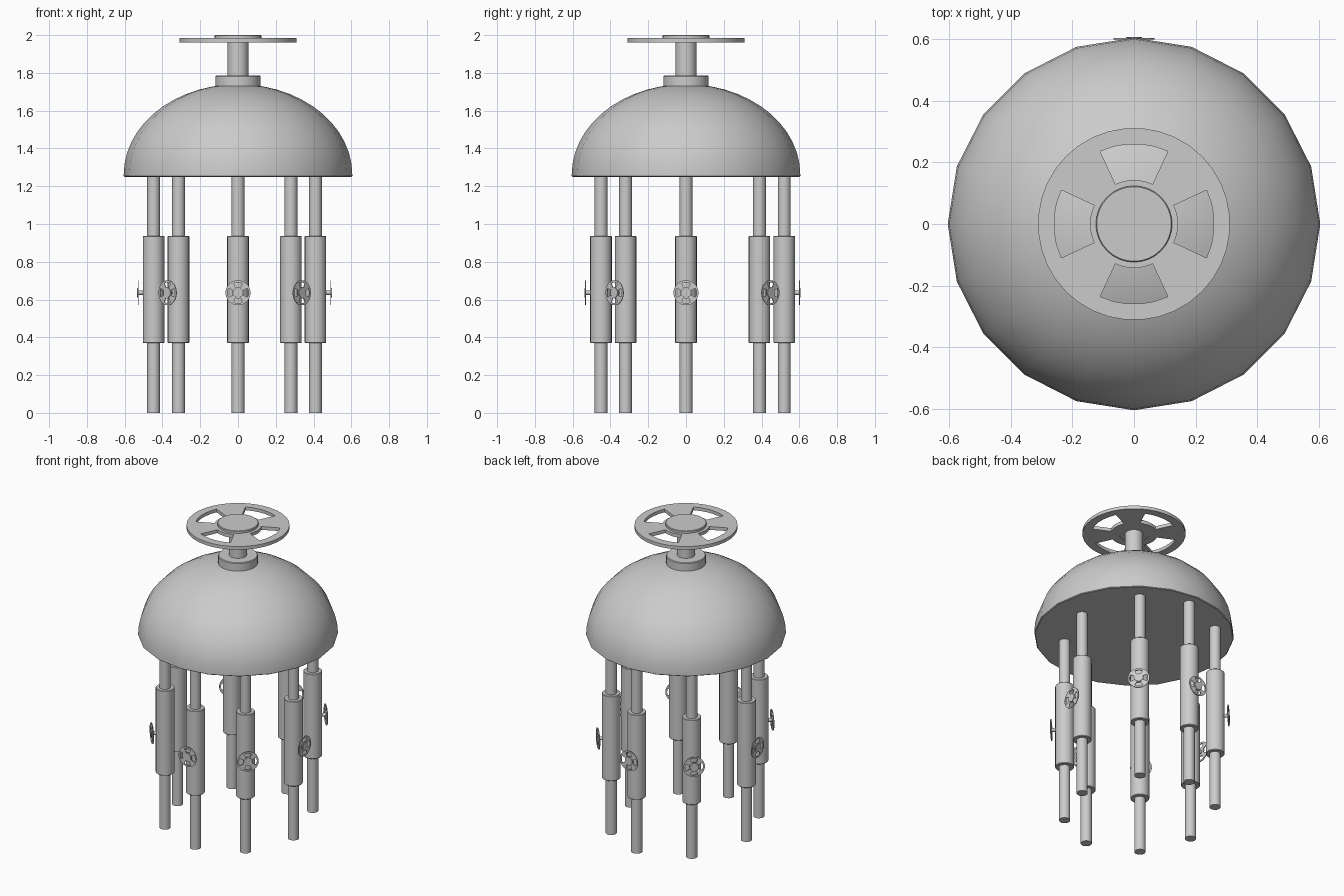
import bpy, bmesh
from math import sin, cos, pi, radians, sqrt

if "Cube" in bpy.data.objects:
    bpy.data.objects.remove(bpy.data.objects["Cube"])


def lathe(bm, profile, n):
    """Spin an (r, z) profile about z; close both ends with flat caps."""
    rings = [[bm.verts.new((r * cos(2 * pi * i / n), r * sin(2 * pi * i / n), z))
              for i in range(n)] for r, z in profile]
    for a, b in zip(rings, rings[1:]):
        for i in range(n):
            j = (i + 1) % n
            bm.faces.new((a[i], a[j], b[j], b[i]))
    bm.faces.new(rings[0][::-1])
    bm.faces.new(rings[-1])


def finish(bm, name):
    bmesh.ops.recalc_face_normals(bm, faces=bm.faces[:])
    me = bpy.data.meshes.new(name)
    bm.to_mesh(me)
    bm.free()
    return me


def place(me, name, loc=(0, 0, 0), rot=(0, 0, 0), scale=1):
    ob = bpy.data.objects.new(name, me)
    ob.location, ob.rotation_euler, ob.scale = loc, rot, (scale,) * 3
    bpy.context.collection.objects.link(ob)
    return ob


def turned(name, profile, n):
    bm = bmesh.new()
    lathe(bm, profile, n)
    return finish(bm, name)


def wheel_mesh():
    """Valve wheel with four windows, hub and stem; hub top at the origin."""
    bm = bmesh.new()
    n, radii = 36, (0.09, 0.143, 0.26, 0.312)
    rings = [[bm.verts.new((r * cos(radians(10 * i + 5)), r * sin(radians(10 * i + 5)), -0.038))
              for i in range(n)] for r in radii]
    for k in range(3):
        for i in range(n):
            mid = (10 * i + 10 + 45) % 90 - 45
            if k == 1 and abs(mid) < 25:
                continue                                  # window
            j = (i + 1) % n
            bm.faces.new((rings[k][i], rings[k + 1][i], rings[k + 1][j], rings[k][j]))
    ext = bmesh.ops.extrude_face_region(bm, geom=bm.faces[:])
    bmesh.ops.translate(bm, vec=(0, 0, 0.022),
                        verts=[v for v in ext["geom"] if isinstance(v, bmesh.types.BMVert)])
    lathe(bm, [(0.055, -0.26), (0.055, -0.036), (0.124, -0.036), (0.124, -0.003), (0.121, 0)], 32)
    return finish(bm, "valve_wheel")


# Dome with closed underside
Z0, R, H = 1.262, 0.605, 0.478
dome = [(0.6, 1.25), (R, 1.254)]
for t in range(0, 85, 7):
    dome.append((R * cos(radians(t)), Z0 + H * sin(radians(t))))
place(turned("dome", dome, 20), "dome")

# Collar and main wheel on top
place(turned("collar", [(0.12, 1.70), (0.12, 1.78), (0.116, 1.785)], 32), "collar")
wheel = wheel_mesh()
place(wheel, "top_wheel", (0, 0, 2.0))

# Eight hanging tubes with sleeves and small wheels facing outward
tube = turned("tube", [(0.034, 0), (0.034, 1.26)], 24)
sleeve = turned("sleeve", [(0.054, 0.37), (0.057, 0.373), (0.057, 0.934), (0.054, 0.937)], 24)
legs = [(0.41, 0), (0.28, 0.389), (0, 0.52), (-0.315, 0.389),
        (-0.447, 0), (-0.315, -0.32), (0, -0.45), (0.28, -0.32)]
for k, (x, y) in enumerate(legs):
    a = k * pi / 4
    place(tube, f"tube_{k + 1}", (x, y, 0))
    place(sleeve, f"sleeve_{k + 1}", (x, y, 0))
    place(wheel, f"small_wheel_{k + 1}",
          (x + 0.087 * cos(a), y + 0.087 * sin(a), 0.636), (0, pi / 2, a), 0.212)

# Smooth shading with sharp edges kept
for me in bpy.data.meshes:
    bm = bmesh.new()
    bm.from_mesh(me)
    for f in bm.faces:
        f.smooth = True
    for e in bm.edges:
        e.smooth = e.calc_face_angle(0) < radians(35)
    bm.to_mesh(me)
    bm.free()
